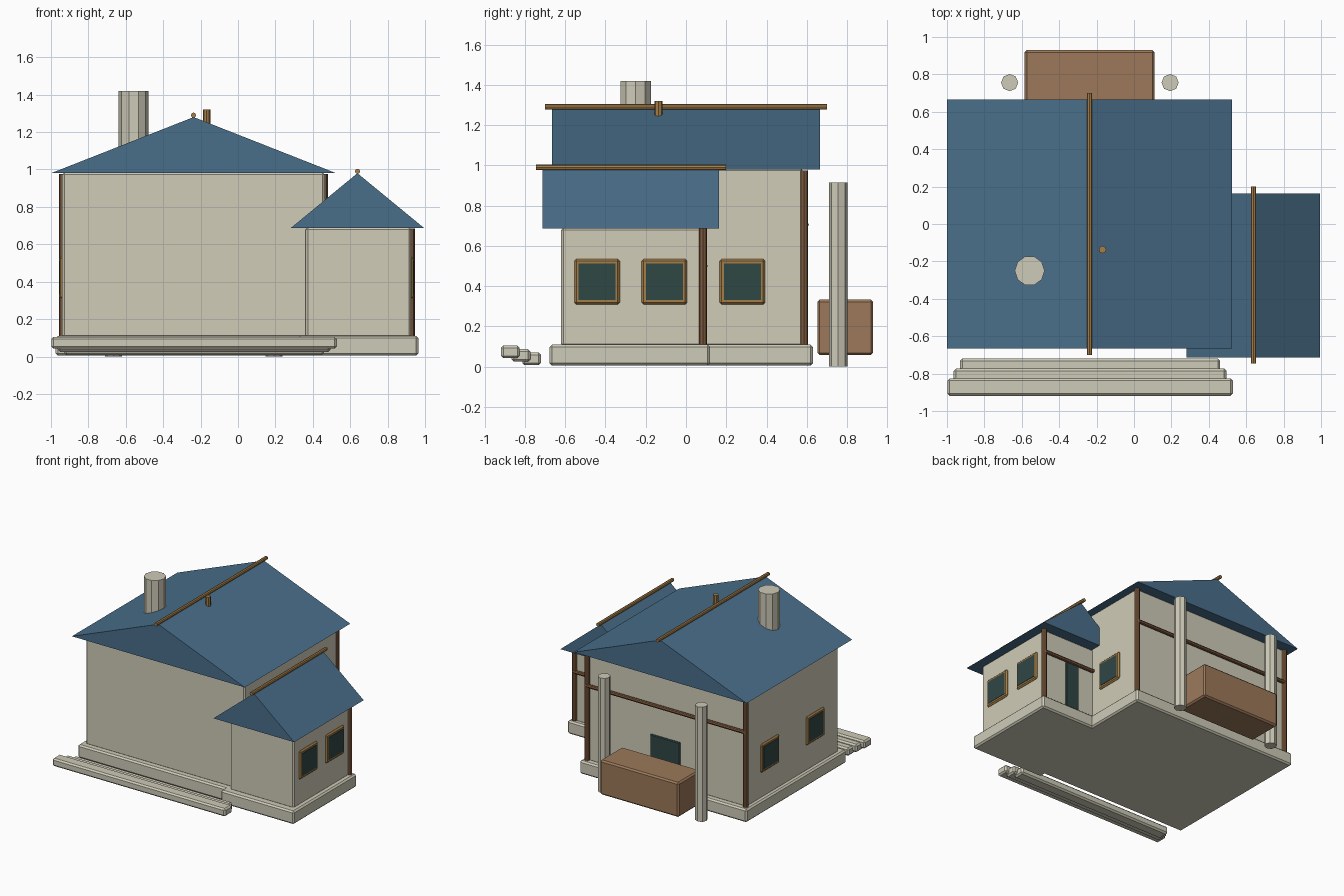
import bpy
import bmesh
from math import pi
from mathutils import Matrix

cube = bpy.data.objects.get("Cube")
if cube:
    bpy.data.objects.remove(cube)


def material(name, rgb):
    linear = [(c / 255 / 12.92) if c < 11 else ((c / 255 + 0.055) / 1.055) ** 2.4 for c in rgb]
    mat = bpy.data.materials.new(name)
    mat.use_nodes = True
    mat.diffuse_color = (*linear, 1)
    mat.node_tree.nodes["Principled BSDF"].inputs["Base Color"].default_value = (*linear, 1)
    return mat


plaster = material("plaster", (208, 204, 184))
stone = material("stone", (206, 203, 184))
slate = material("blue_roof", (73, 110, 138))
timber = material("dark_timber", (124, 88, 60))
trim = material("golden_trim", (164, 126, 72))
planter_wood = material("planter_wood", (156, 121, 90))
glass = material("dark_glass", (47, 71, 69))


def finish(name, bm, mat, bevel=0):
    bmesh.ops.recalc_face_normals(bm, faces=bm.faces)
    mesh = bpy.data.meshes.new(name)
    bm.to_mesh(mesh)
    bm.free()
    mesh.materials.append(mat)
    obj = bpy.data.objects.new(name, mesh)
    bpy.context.collection.objects.link(obj)
    if bevel:
        mod = obj.modifiers.new("Bevel", "BEVEL")
        mod.width = bevel
        mod.segments = 1
    return obj


def box(name, x, y, z, mat, bevel=0):
    """Box spanning the (low, high) pairs x, y and z."""
    bm = bmesh.new()
    bmesh.ops.create_cube(bm, size=1)
    for v in bm.verts:
        v.co = [(lo + hi) / 2 + c * (hi - lo) for c, (lo, hi) in zip(v.co, (x, y, z))]
    return finish(name, bm, mat, bevel)


def rod(name, center, radius, length, mat, axis="Z", sides=8):
    """Faceted cylinder along an axis, with a corner facing +y when upright."""
    bm = bmesh.new()
    bmesh.ops.create_cone(bm, cap_ends=True, segments=sides, radius1=radius,
                          radius2=radius, depth=length)
    turn = {"X": Matrix.Rotation(pi / 2, 4, "Y"), "Y": Matrix.Rotation(pi / 2, 4, "X"),
            "Z": Matrix.Rotation(pi / 2, 4, "Z")}[axis]
    bm.transform(Matrix.Translation(center) @ turn)
    return finish(name, bm, mat)


def gable_roof(name, x, y, z):
    bm = bmesh.new()
    profile = [(x[0], z[0]), (x[1], z[0]), (sum(x) / 2, z[1])]
    face = bm.faces.new([bm.verts.new((px, y[0], pz)) for px, pz in profile])
    moved = bmesh.ops.extrude_face_region(bm, geom=[face])["geom"]
    bmesh.ops.translate(bm, vec=(0, y[1] - y[0], 0),
                        verts=[g for g in moved if isinstance(g, bmesh.types.BMVert)])
    # Restore the front gable if the extrusion consumed it
    bmesh.ops.holes_fill(bm, edges=[e for e in bm.edges if e.is_boundary])
    return finish(name, bm, slate)


def window(name, wall_x, side, y, z=0.422):
    """Framed pane on a wall that faces side * x."""
    def span(a, b):
        return sorted((wall_x + side * a, wall_x + side * b))
    box(name + "_frame", span(-0.02, 0.012), (y - 0.113, y + 0.113),
        (z - 0.113, z + 0.113), trim, 0.01)
    box(name + "_pane", span(0.007, 0.015), (y - 0.092, y + 0.092),
        (z - 0.09, z + 0.09), glass)


# Foundations and walls
box("main_foundation", (-0.975, 0.5), (-0.63, 0.63), (0.005, 0.11), stone, 0.012)
box("wing_foundation", (0.32, 0.965), (-0.677, 0.12), (0.005, 0.11), stone, 0.012)
box("main_walls", (-0.94, 0.465), (-0.58, 0.582), (0.1, 0.985), plaster, 0.012)
box("wing_walls", (0.362, 0.925), (-0.62, 0.083), (0.1, 0.69), plaster, 0.012)

# Roofs with round ridge poles
gable_roof("main_roof", (-1, 0.525), (-0.665, 0.665), (0.98, 1.28))
gable_roof("wing_roof", (0.282, 0.995), (-0.713, 0.163), (0.687, 0.98))
rod("main_ridge_pole", (-0.238, 0, 1.29), 0.014, 1.4, trim, "Y")
rod("wing_ridge_pole", (0.639, -0.273, 0.99), 0.014, 0.945, trim, "Y")

# Chimney and small vent pipe
rod("chimney", (-0.558, -0.25, 1.21), 0.08, 0.42, stone, sides=10)
rod("vent_pipe", (-0.168, -0.137, 1.283), 0.02, 0.075, trim)

# Timber posts and rails along the back
for label, x in (("right", -0.937), ("left", 0.46)):
    rod("main_post_" + label, (x, 0.586, 0.54), 0.02, 0.87, timber)
rod("wing_post", (0.925, 0.084, 0.395), 0.02, 0.58, timber)
rod("main_rail", (-0.238, 0.595, 0.705), 0.015, 1.4, timber, "X")
rod("wing_rail", (0.69, 0.093, 0.5), 0.015, 0.47, timber, "X")

# Side windows
for i, y in enumerate((-0.442, -0.107)):
    window(f"wing_window_{i + 1}", 0.925, 1, y)
window("left_window", 0.465, 1, 0.28)
for i, y in enumerate((-0.28, 0.29)):
    window(f"right_window_{i + 1}", -0.94, -1, y)

# Back doors
box("main_door", (-0.36, -0.095), (0.57, 0.592), (0.11, 0.465), glass, 0.006)
box("wing_door", (0.6, 0.72), (0.07, 0.093), (0.115, 0.49), glass, 0.006)

# Free-standing columns and planter box behind the house
for label, x in (("right", -0.665), ("left", 0.193)):
    rod("column_" + label, (x, 0.756, 0.4575), 0.046, 0.915, stone)
box("planter", (-0.585, 0.11), (0.652, 0.93), (0.057, 0.333), planter_wood, 0.012)

# Three front steps, each one longer, higher and further forward
for i in range(3):
    y, z, grow = -0.72 - 0.053 * i, 0.007 + 0.0175 * i, 0.034 * i
    box(f"front_step_{i + 1}", (-0.93 - grow, 0.46 + grow), (y - 0.093, y),
        (z, z + 0.063), stone, 0.012)
